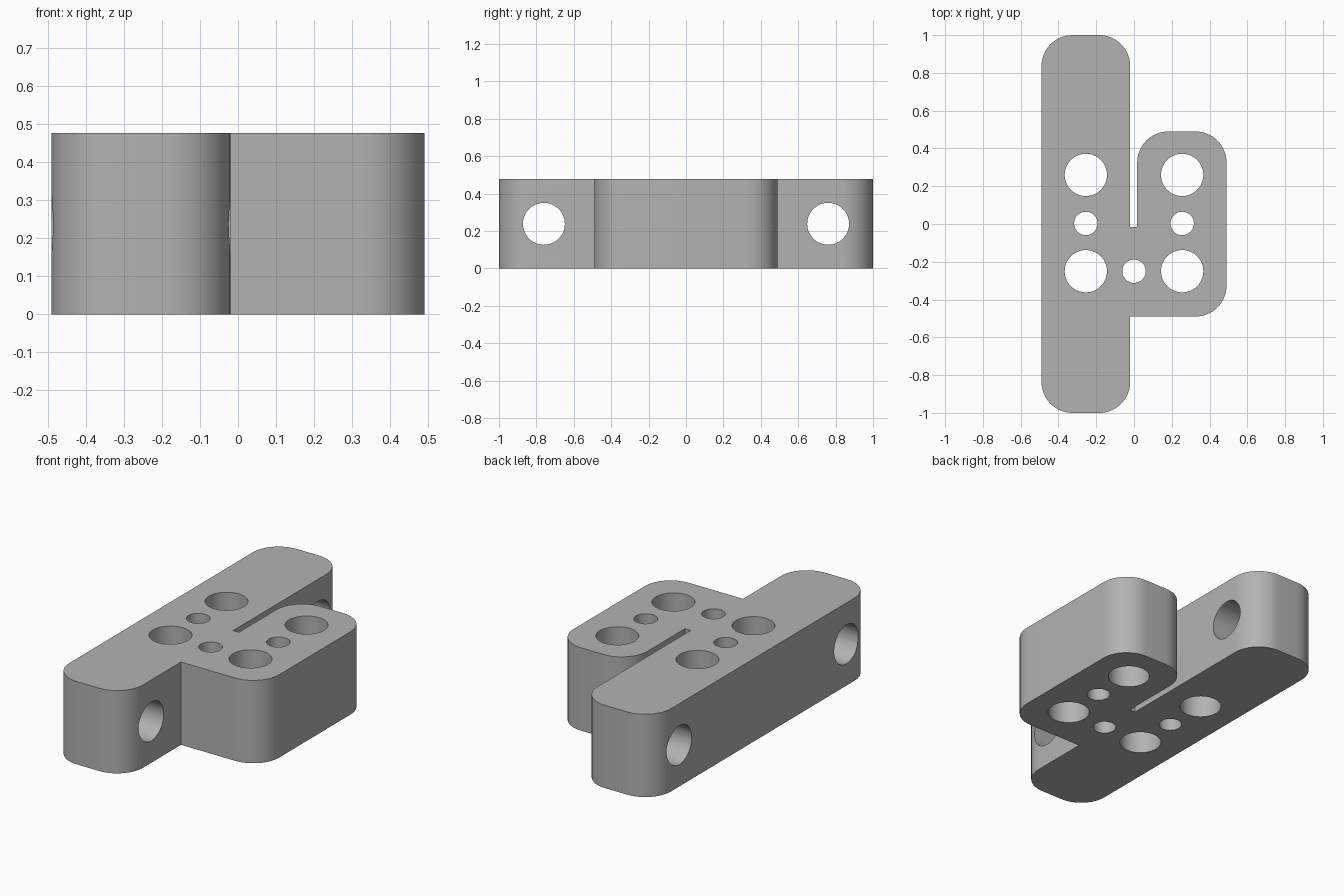
import bpy, bmesh
from math import sin, cos, pi
from mathutils import Matrix, Vector

HEIGHT = 0.477
CORNER = 0.165

cube = bpy.data.objects.get("Cube")
if cube:
    bpy.data.objects.remove(cube, do_unlink=True)

grey = bpy.data.materials.new("plain grey")
grey.use_nodes = True
colour = (0.45, 0.45, 0.45, 1)
grey.diffuse_color = colour
grey.node_tree.nodes["Principled BSDF"].inputs["Base Color"].default_value = colour


def make_object(name, bm):
    bmesh.ops.recalc_face_normals(bm, faces=bm.faces)
    mesh = bpy.data.meshes.new(name)
    bm.to_mesh(mesh)
    bm.free()
    mesh.materials.append(grey)
    obj = bpy.data.objects.new(name, mesh)
    bpy.context.collection.objects.link(obj)
    return obj


def rounded(x, y, sx, sy, steps=16):
    """Quarter arc for a corner whose outward direction is (sx, sy), counter-clockwise."""
    start = {(1, 1): 0, (-1, 1): 1, (-1, -1): 2, (1, -1): 3}[sx, sy] * pi / 2
    cx, cy = x - sx * CORNER, y - sy * CORNER
    return [(cx + CORNER * cos(start + pi / 2 * i / steps),
             cy + CORNER * sin(start + pi / 2 * i / steps)) for i in range(steps + 1)]


# Outline: long bar joined to a short block, parted by a narrow slot
left, bar_edge, block_edge, right = -0.49, -0.02, 0.017, 0.49
outline = (rounded(left, -1, -1, -1) + rounded(bar_edge, -1, 1, -1)
           + [(bar_edge, -right)]
           + rounded(right, -right, 1, -1) + rounded(right, right, 1, 1)
           + rounded(block_edge, right, -1, 1)
           + [(block_edge, -0.015), (bar_edge, -0.015)]
           + rounded(bar_edge, 1, 1, 1) + rounded(left, 1, -1, 1))
bm = bmesh.new()
base = bm.faces.new([bm.verts.new((x, y, 0)) for x, y in outline])
top = bmesh.ops.extrude_face_region(bm, geom=[base])
bmesh.ops.translate(bm, vec=(0, 0, HEIGHT),
                    verts=[v for v in top["geom"] if isinstance(v, bmesh.types.BMVert)])
body = make_object("mounting_bracket", bm)

# Drills: vertical holes through the plate, cross holes through the bar ends
bm = bmesh.new()


def drill(centre, radius, axis="Z"):
    turn = Matrix.Rotation(pi / 2, 4, "Y") if axis == "X" else Matrix()
    bmesh.ops.create_cone(bm, cap_ends=True, segments=64, radius1=radius, radius2=radius,
                          depth=1, matrix=Matrix.Translation(Vector(centre)) @ turn)


mid = HEIGHT / 2
for x in (-0.255, 0.255):
    for y in (-0.25, 0.26):
        drill((x, y, mid), 0.112)
    drill((x, 0.003, mid), 0.062)
drill((0, -0.25, mid), 0.062)
for y in (-0.76, 0.76):
    drill((bar_edge - 0.235, y, mid), 0.112, "X")
drills = make_object("drill_cutters", bm)

# Cut the holes, then drop the cutters
cut = body.modifiers.new("holes", "BOOLEAN")
cut.operation = "DIFFERENCE"
cut.solver = "EXACT"
cut.object = drills
for obj in bpy.context.selected_objects:
    obj.select_set(False)
bpy.context.view_layer.objects.active = body
body.select_set(True)
bpy.ops.object.modifier_apply(modifier=cut.name)
bpy.data.objects.remove(drills, do_unlink=True)
bpy.ops.object.shade_smooth_by_angle(angle=pi / 6)
